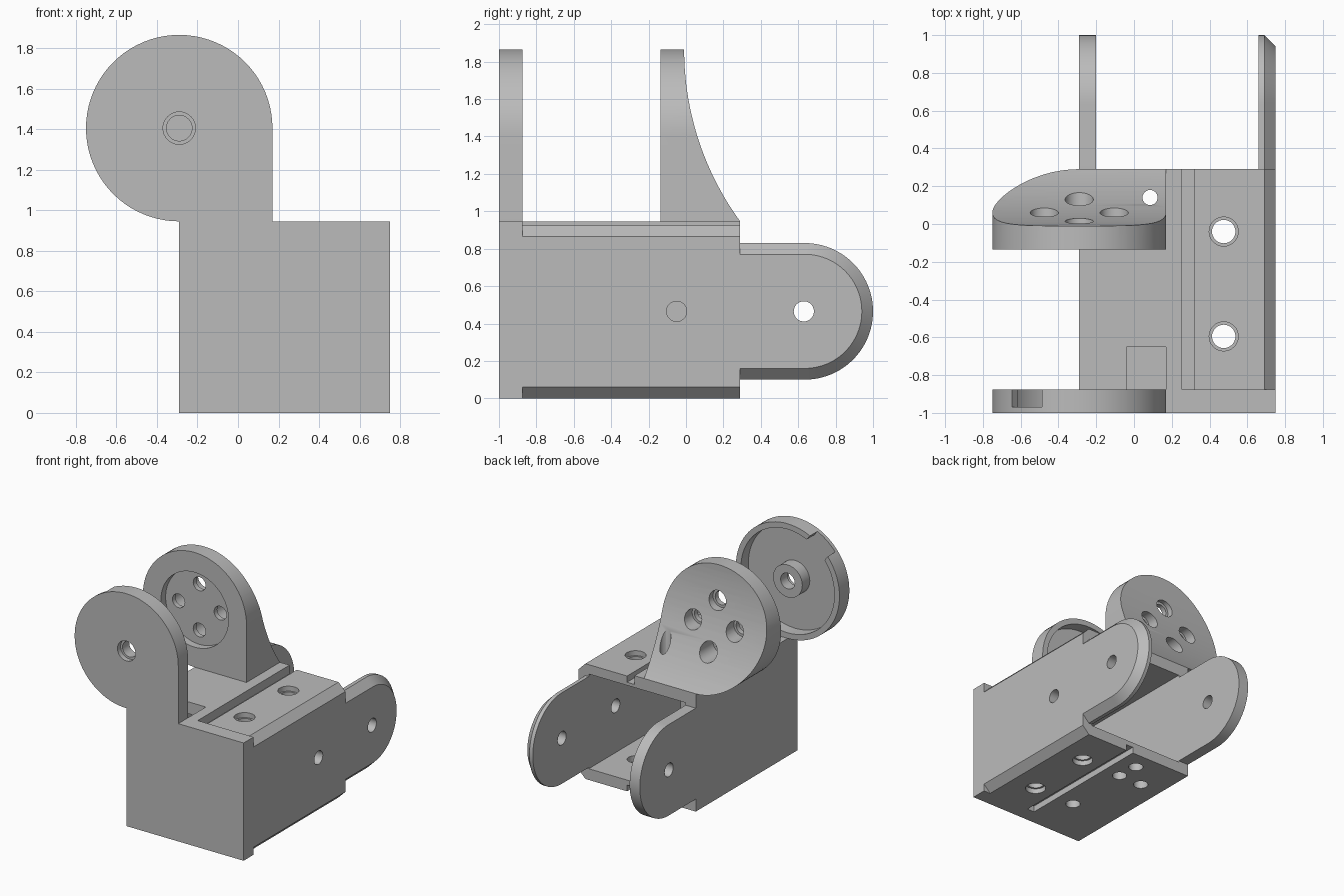
import bpy, bmesh, math
from mathutils import Vector

if "Cube" in bpy.data.objects:
    bpy.data.objects.remove(bpy.data.objects["Cube"])

grey = bpy.data.materials.new("light grey plastic")
grey.use_nodes = True
COLOR = (0.5, 0.5, 0.5, 1)
grey.diffuse_color = COLOR
grey.node_tree.nodes["Principled BSDF"].inputs["Base Color"].default_value = COLOR

PLACE = {
    "x": lambda u, v, t: Vector((t, u, v)),
    "y": lambda u, v, t: Vector((u, t, v)),
    "z": lambda u, v, t: Vector((u, v, t)),
}


def loft(name, axis, sections):
    """Skin a solid through (outline, position) sections along an axis."""
    bm = bmesh.new()
    rings = [[bm.verts.new(PLACE[axis](u, v, t)) for u, v in pts] for pts, t in sections]
    n = len(rings[0])
    for a, b in zip(rings, rings[1:]):
        for i in range(n):
            j = (i + 1) % n
            bm.faces.new((a[i], a[j], b[j], b[i]))
    bm.faces.new(rings[0])
    bm.faces.new(rings[-1])
    bmesh.ops.recalc_face_normals(bm, faces=bm.faces)
    mesh = bpy.data.meshes.new(name)
    bm.to_mesh(mesh)
    bm.free()
    mesh.materials.append(grey)
    obj = bpy.data.objects.new(name, mesh)
    bpy.context.collection.objects.link(obj)
    return obj


def prism(name, axis, pts, a, b):
    return loft(name, axis, [(pts, a), (pts, b)])


def arc(cu, cv, r, start, end, steps=48):
    return [(cu + r * math.cos(math.radians(start + (end - start) * i / steps)),
             cv + r * math.sin(math.radians(start + (end - start) * i / steps)))
            for i in range(steps + 1)]


def rect(u0, v0, u1, v1):
    return [(u0, v0), (u1, v0), (u1, v1), (u0, v1)]


def hole(axis, u, v, r, a, b, steps=32):
    return prism("cutter", axis, arc(u, v, r, 0, 360, steps)[:-1], a, b)


def carve(obj, cutters, operation="DIFFERENCE"):
    """Apply boolean cutters to a part, then discard them."""
    for c in cutters:
        c.hide_render = True
        mod = obj.modifiers.new("cut", "BOOLEAN")
        mod.operation, mod.solver, mod.object = operation, "EXACT", c
    bpy.context.view_layer.update()
    graph = bpy.context.evaluated_depsgraph_get()
    mesh = bpy.data.meshes.new_from_object(obj.evaluated_get(graph))
    obj.modifiers.clear()
    obj.data = mesh
    for c in cutters:
        bpy.data.objects.remove(c)


# Main dimensions
L, R, TOP = -0.29, 0.75, 0.945
FRONT, WALL, BACK = -1.0, -0.875, 0.29
PX, PZ, PR = -0.29, 1.405, 0.46      # pivot disc centre and radius
ARM = PX + PR
EY, EZ, ER = 0.635, 0.465, 0.365     # ear centre and radius
disc = arc(PX, PZ, PR, 0, 270, 60)

# Front plate with pivot disc, hollow rear side, central boss and rim notch
front_plate = prism("front_plate", "y",
                    [(L, 0), (R, 0), (R, TOP), (ARM, TOP)] + disc, FRONT, WALL)
recess = hole("y", PX, PZ, 0.415, -0.97, -0.8, 64)
carve(recess, [hole("y", PX, PZ, 0.13, -1.1, -0.7)])
ang = math.radians(128)
d, s = (math.cos(ang), math.sin(ang)), (-math.sin(ang), math.cos(ang))
notch = prism("cutter", "y",
              [(PX + d[0] * r + s[0] * w, PZ + d[1] * r + s[1] * w)
               for r, w in ((0.35, -0.1), (0.5, -0.1), (0.5, 0.1), (0.35, 0.1))],
              -0.97, -0.8)
carve(front_plate, [recess, notch,
                    hole("y", PX, PZ, 0.08, -1.1, -0.96),
                    hole("y", PX, PZ, 0.063, -1.1, -0.8)])

# Hollow body: chamfered left edges and a groove along top and bottom
C, LID = 0.06, 0.925
section = [(L, 0), (0.255, 0), (0.255, 0.05), (0.32, 0.05), (0.32, 0),
           (R - C, 0), (R, C), (R, LID - C), (R - C, LID),
           (0.32, LID), (0.32, LID - 0.05), (0.255, LID - 0.05), (0.255, TOP), (L, TOP)]
body = prism("body", "y", section, WALL, BACK)
cuts = [prism("cutter", "y", rect(-0.2, 0.09, 0.66, 0.85), WALL - 0.05, BACK + 0.1),
        prism("cutter", "z", rect(-0.04, WALL - 0.05, ARM, -0.65), 0.8, 1.0),
        hole("x", -0.05, EZ, 0.054, 0.6, 0.8),
        hole("z", 0.085, 0.14, 0.045, 0.8, 1.0)]
for y in (-0.04, -0.595):            # counterbored screw holes
    cuts += [hole("z", 0.475, y, 0.062, -0.1, 1.1),
             hole("z", 0.475, y, 0.077, -0.1, 0.04),
             hole("z", 0.475, y, 0.077, LID - 0.04, 1.1)]
for x, y in ((0.11, -0.04), (0.1, 0.14), (-0.1, -0.04), (0.105, -0.595)):
    cuts.append(hole("z", x, y, 0.055, -0.1, 0.2))
carve(body, cuts)

# Rear arm: sweeping concave back, horn recess and four counterbored holes
rear_arm = prism("rear_arm", "y", [(L, TOP - 0.01), (ARM, TOP - 0.01)] + disc, -0.135, BACK)
sweep = 1.56
cuts = [hole("x", sweep - 0.01, PZ + PR, sweep, -1.5, 1.5, 192),
        hole("y", PX, PZ, 0.3, -0.3, -0.075, 64),
        hole("z", 0.085, 0.14, 0.04, 0.8, 1.3)]
for i in range(4):
    a = i * math.pi / 2
    x, z = PX + 0.185 * math.cos(a), PZ + 0.185 * math.sin(a)
    cuts += [hole("y", x, z, 0.055, -0.3, 0.5), hole("y", x, z, 0.075, -0.035, 0.5)]
carve(rear_arm, cuts)


# Rounded ears behind the body; only the left one has a chamfered rim
def ear_outline(inset):
    r = ER - inset
    return [(BACK, EZ - r)] + arc(EY, EZ, r, -90, 90) + [(BACK, EZ + r)]


left_ear = loft("left_ear", "x", [(ear_outline(0), 0.66), (ear_outline(0), R - C),
                                  (ear_outline(C), R)])
right_ear = prism("right_ear", "x", ear_outline(0), L, -0.2)
for ear in (left_ear, right_ear):
    carve(ear, [hole("x", EY - 0.005, EZ, 0.054, -1, 1)])

# Smooth the curved surfaces, keep the edges sharp
bpy.ops.object.select_all(action="DESELECT")
for part in (front_plate, body, rear_arm, left_ear, right_ear):
    part.select_set(True)
bpy.context.view_layer.objects.active = body
bpy.ops.object.shade_smooth_by_angle(angle=math.radians(30))
